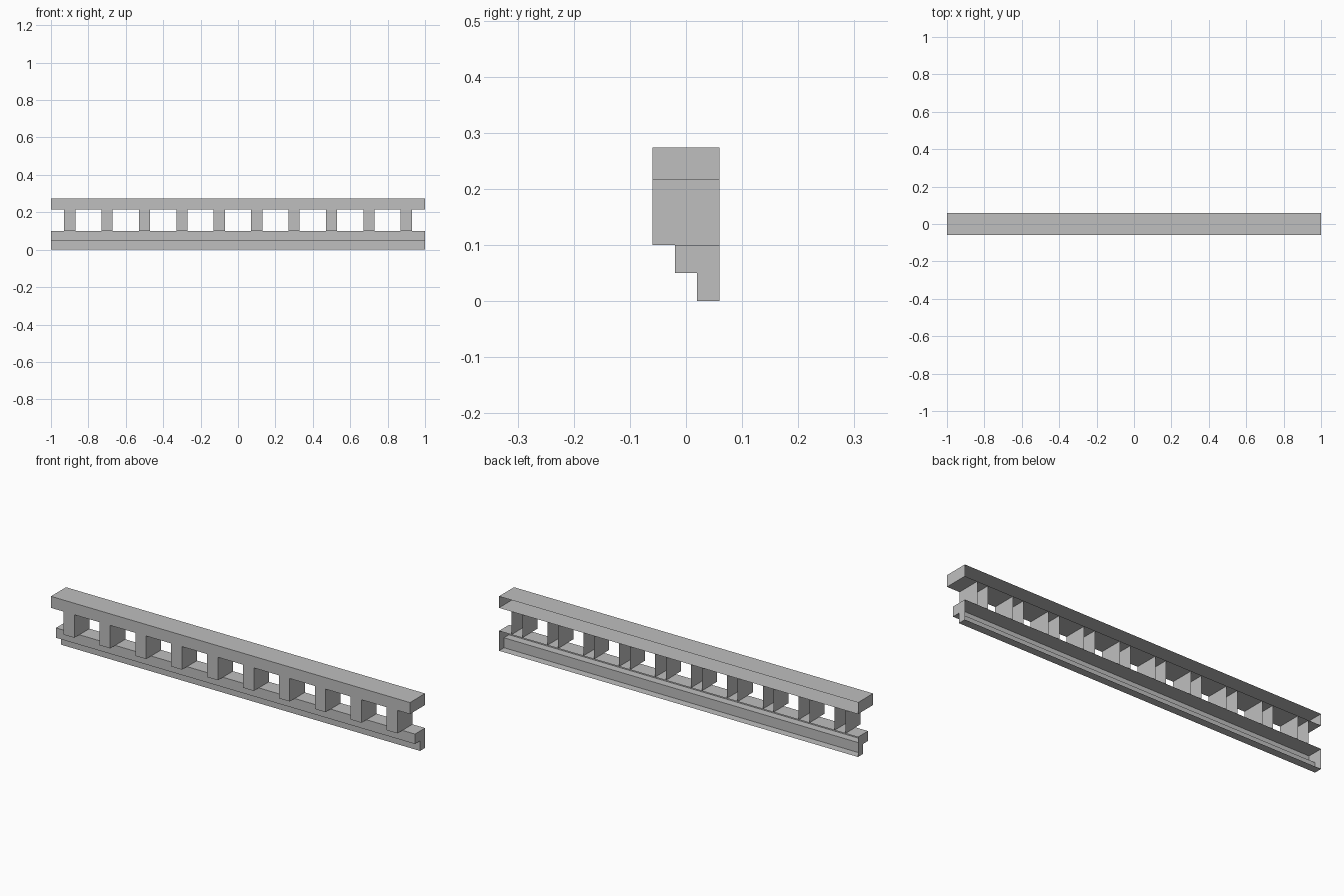
import bpy

if "Cube" in bpy.data.objects:
    bpy.data.objects.remove(bpy.data.objects["Cube"])

Y_BACK = 0.06
stone = bpy.data.materials.new("light grey stone")
stone.diffuse_color = (0.52, 0.52, 0.52, 1)
stone.use_nodes = True
stone.node_tree.nodes["Principled BSDF"].inputs["Base Color"].default_value = stone.diffuse_color


def shell(name, profile, x0, x1, caps=True):
    """Sweep an open (y, z) profile along x; the back stays open."""
    n = len(profile)
    verts = [(x, y, z) for x in (x0, x1) for y, z in profile]
    faces = [(i, i + 1, n + i + 1, n + i) for i in range(n - 1)]
    if caps:
        faces += [tuple(reversed(range(n))), tuple(range(n, 2 * n))]
    mesh = bpy.data.meshes.new(name)
    mesh.from_pydata(verts, [], faces)
    mesh.materials.append(stone)
    obj = bpy.data.objects.new(name, mesh)
    bpy.context.collection.objects.link(obj)
    return obj


# Profiles run from the top back edge, round the front, to the bottom back edge
top_z, rail_z, ledge_z, step_z = 0.274, 0.216, 0.10, 0.05

# Top rail
shell("top_rail", [(Y_BACK, top_z), (-0.06, top_z), (-0.06, rail_z), (Y_BACK, rail_z)], -1, 1)

# Stepped base moulding
shell("base_moulding", [(Y_BACK, ledge_z), (-0.02, ledge_z), (-0.02, step_z),
                        (0.02, step_z), (0.02, 0), (Y_BACK, 0)], -1, 1)

# Row of ten posts: front, sides, and the underside that overhangs the base
for i in range(10):
    x = -0.9 + 0.2 * i
    mesh_profile = [(Y_BACK, rail_z), (-0.06, rail_z), (-0.06, ledge_z), (-0.02, ledge_z), (Y_BACK, ledge_z)]
    post = shell(f"post_{i + 1}", mesh_profile, x - 0.03, x + 0.03)
    # Drop the hidden faces that would coincide with the rail and the base
    import bmesh
    bm = bmesh.new()
    bm.from_mesh(post.data)
    bm.faces.ensure_lookup_table()
    bmesh.ops.delete(bm, geom=[bm.faces[0], bm.faces[3]], context='FACES_ONLY')
    bm.to_mesh(post.data)
    bm.free()
